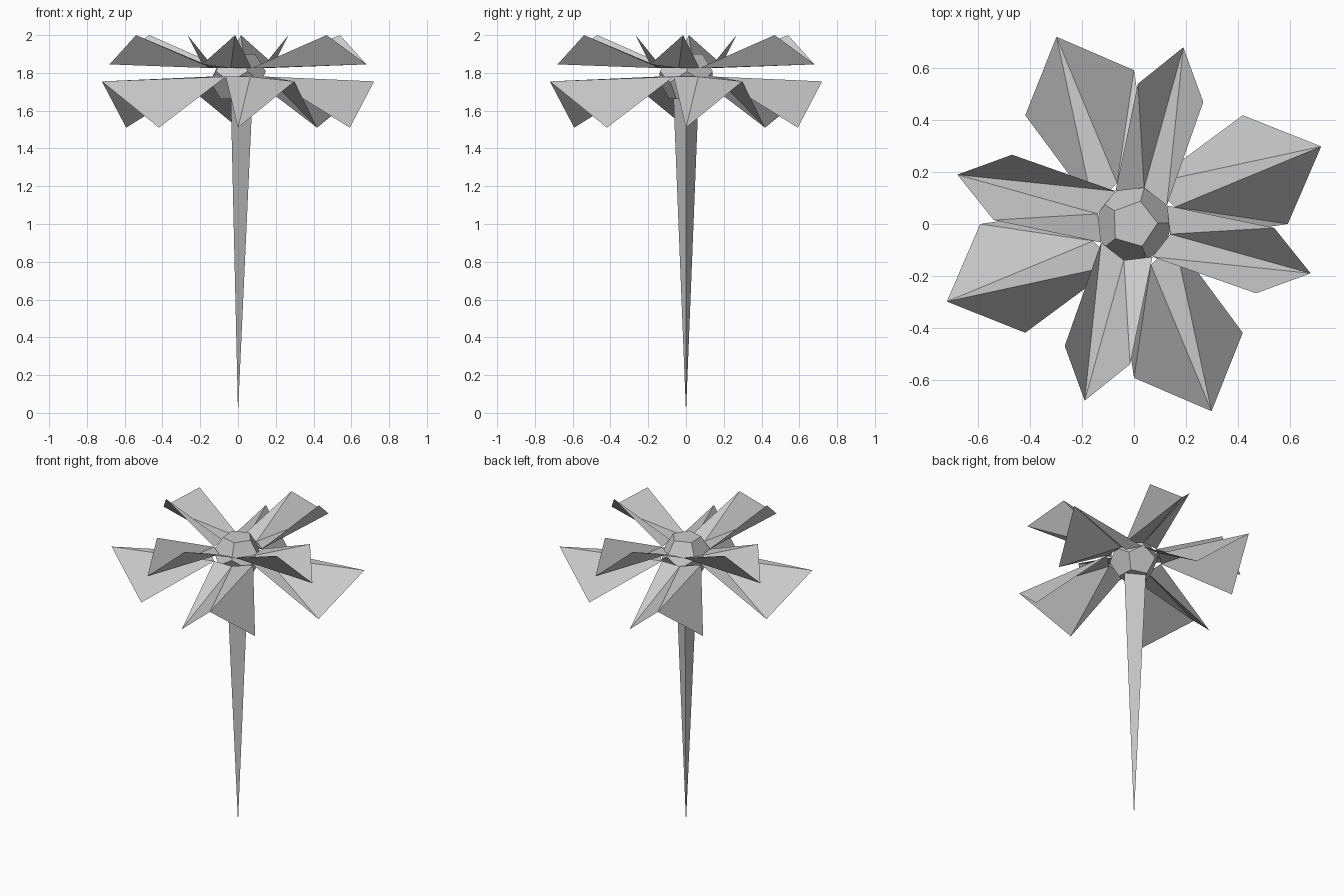
import bpy, bmesh
from math import radians, cos, sin

if "Cube" in bpy.data.objects:
    bpy.data.objects.remove(bpy.data.objects["Cube"])


def polar(r, deg, z):
    a = radians(deg)
    return (r * cos(a), r * sin(a), z)


def finish(bm, name):
    me = bpy.data.meshes.new(name)
    bm.to_mesh(me)
    bm.free()
    ob = bpy.data.objects.new(name, me)
    bpy.context.collection.objects.link(ob)
    return ob


def petal_ring(name, phase, r_in, z_in, r_tip, z_tip, r_side, z_side, spread):
    """Four folded petals growing out of an octagonal inner ring."""
    bm = bmesh.new()
    ring = [bm.verts.new(polar(r_in, phase + 45 * i, z_in)) for i in range(8)]
    for i in range(0, 8, 2):
        a = phase + 45 * i
        tip = bm.verts.new(polar(r_tip, a, z_tip))
        low = bm.verts.new(polar(r_side, a - spread, z_side))
        high = bm.verts.new(polar(r_side, a + spread, z_side))
        prev, mid, nxt = ring[i - 1], ring[i], ring[(i + 1) % 8]
        # side of the petal on each edge of its central fold
        if name == "lower_petals":
            tris = [(prev, low, mid), (mid, low, tip), (mid, tip, nxt), (nxt, tip, high)]
        else:
            tris = [(nxt, mid, high), (mid, tip, high), (mid, prev, tip), (prev, low, tip)]
        for t in tris:
            bm.faces.new(t)
    bmesh.ops.recalc_face_normals(bm, faces=bm.faces)
    if sum(f.normal.z for f in bm.faces) < 0:
        bmesh.ops.reverse_faces(bm, faces=bm.faces)
    return finish(bm, name)


# Petals: lower ring droops, upper ring is cupped upwards
petal_ring("lower_petals", 22.5, 0.17, 1.78, 0.78, 1.755, 0.592, 1.51, 22.5)
petal_ring("upper_petals", 74.4, 0.145, 1.825, 0.706, 1.845, 0.54, 2.0, 14.0)

# Flower centre: regular dodecahedron lying on a face
R, zc = 0.15, 1.78
bm = bmesh.new()
for i in range(5):
    for k, (r, z) in enumerate([(0.607, 0.795), (0.982, 0.188)]):
        bm.verts.new(polar(r * R, 72 * i + 2, zc + z * R))
        bm.verts.new(polar(r * R, 72 * i + 38, zc - z * R))
bmesh.ops.convex_hull(bm, input=bm.verts)
bmesh.ops.dissolve_limit(bm, angle_limit=radians(5), verts=bm.verts, edges=bm.edges)
finish(bm, "flower_centre")

# Stem: three-sided spike with its point on the ground
bm = bmesh.new()
top_z = 1.72
top = [bm.verts.new(polar(0.079, 120 * i, top_z)) for i in range(3)]
point = bm.verts.new((0, 0, 0))
bm.faces.new(top)
for i in range(3):
    bm.faces.new((top[(i + 1) % 3], top[i], point))
bmesh.ops.recalc_face_normals(bm, faces=bm.faces)
finish(bm, "stem")
